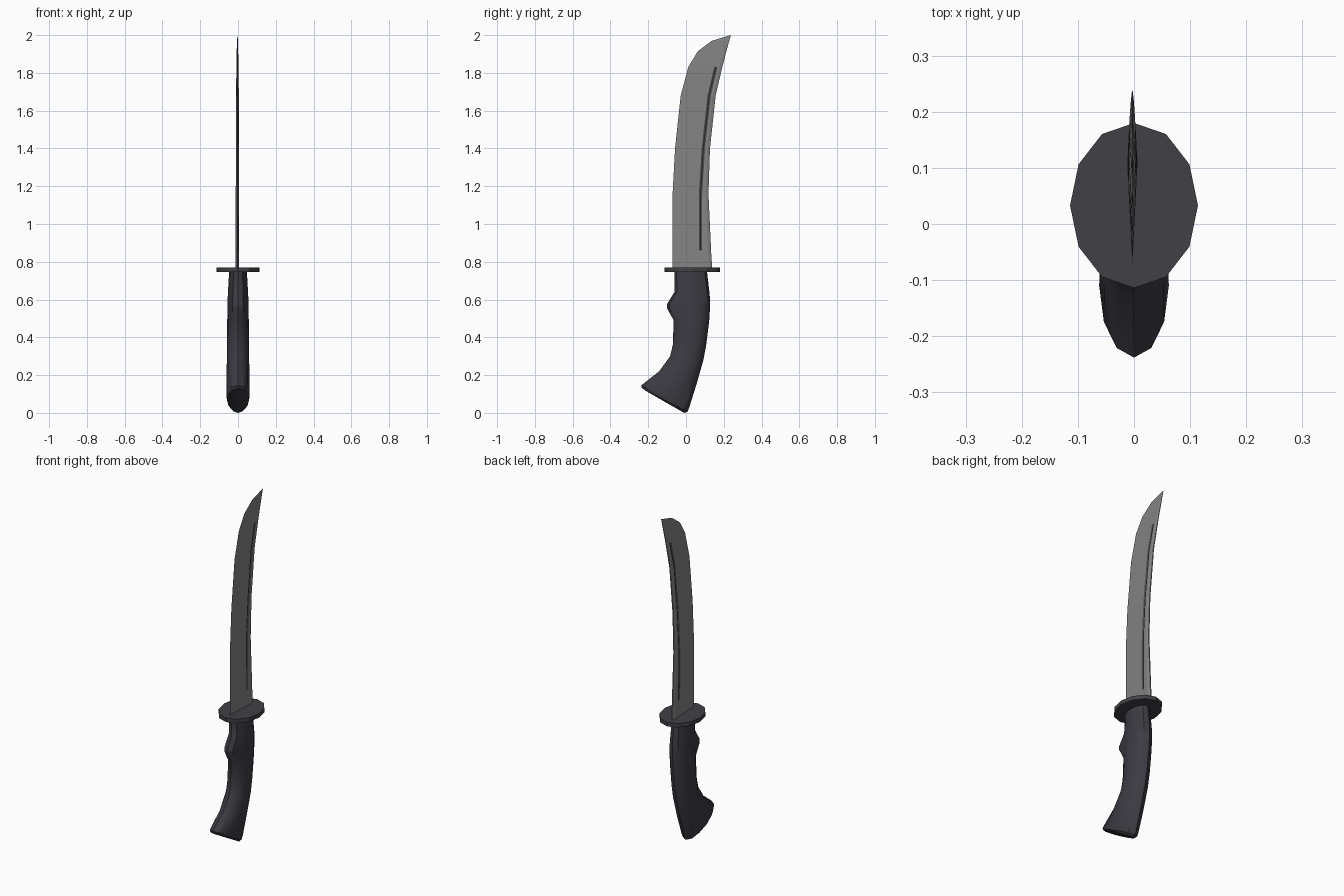
import bpy, bmesh, math

if "Cube" in bpy.data.objects:
    bpy.data.objects.remove(bpy.data.objects["Cube"])


def material(name, rgb):
    m = bpy.data.materials.new(name)
    m.diffuse_color = (*rgb, 1.0)
    m.use_nodes = True
    m.node_tree.nodes["Principled BSDF"].inputs["Base Color"].default_value = m.diffuse_color
    return m


steel = material("blade_steel", (0.23, 0.23, 0.23))
groove_grey = material("groove_dark_grey", (0.075, 0.075, 0.075))
grip_black = material("grip_charcoal", (0.045, 0.044, 0.056))
guard_black = material("guard_charcoal", (0.052, 0.051, 0.061))


def loft(name, rings, mats, rule=None):
    """Skin a list of equal closed rings and cap both ends."""
    bm = bmesh.new()
    rows = [[bm.verts.new(p) for p in ring] for ring in rings]
    n = len(rings[0])
    for r in range(len(rows) - 1):
        for i in range(n):
            j = (i + 1) % n
            f = bm.faces.new((rows[r][i], rows[r][j], rows[r + 1][j], rows[r + 1][i]))
            if rule:
                f.material_index = rule(r, i)
    bm.faces.new(rows[0])
    bm.faces.new(rows[-1])
    bmesh.ops.remove_doubles(bm, verts=bm.verts[:], dist=1e-5)
    bmesh.ops.recalc_face_normals(bm, faces=bm.faces[:])
    me = bpy.data.meshes.new(name)
    bm.to_mesh(me)
    bm.free()
    for m in mats:
        me.materials.append(m)
    ob = bpy.data.objects.new(name, me)
    bpy.context.collection.objects.link(ob)
    return ob


# Blade: z, cutting edge y, spine y, half thickness, groove y, groove depth
blade_rows = [
    (0.765, -0.071, 0.139, 0.0090, 0.077, 0),
    (0.855, -0.071, 0.133, 0.0090, 0.077, 0),
    (0.860, -0.071, 0.133, 0.0090, 0.077, 0.004),
    (1.160, -0.071, 0.119, 0.0090, 0.077, 0.004),
    (1.400, -0.058, 0.127, 0.0085, 0.092, 0.004),
    (1.680, -0.028, 0.157, 0.0075, 0.123, 0.0035),
    (1.830, 0.012, 0.192, 0.0055, 0.158, 0.0025),
    (1.835, 0.014, 0.193, 0.0054, 0.159, 0),
    (1.915, 0.063, 0.214, 0.0040, 0.184, 0),
    (1.970, 0.137, 0.229, 0.0025, 0.208, 0),
    (1.999, 0.234, 0.238, 0.0006, 0.2368, 0),
]
X0 = -0.003
rings = []
for z, e, s, t, g, d in blade_rows:
    k = 0.92
    w = min(0.009, (s - e) * 0.06)
    side = []
    for y, dip in ((g - w, 0), (g, d), (g + w, 0)):
        side.append((t * (y - e) / (k * (s - e)) - dip, y))
    side += [(t, e + k * (s - e)), (0.35 * t, s)]
    ring = [(X0, e, z)] + [(X0 + x, y, z) for x, y in side]
    ring += [(X0 - x, y, z) for x, y in reversed(side)]
    rings.append(ring)
loft("blade", rings, [steel, groove_grey],
     lambda r, i: 1 if 2 <= r <= 5 and i in (1, 2, 8, 9) else 0)

# Guard: twelve-sided oval plate
oval = [(0.114 * math.sin(a), 0.033 + 0.147 * math.cos(a))
        for a in (math.tau * i / 12 for i in range(12))]
loft("guard", [[(x, y, z) for x, y in oval] for z in (0.746, 0.77)], [guard_black])

# Grip: front point (y, z), back point (y, z), half width, finger bump
grip_rows = [
    (-0.061, 0.750, 0.111, 0.750, 0.047, 0),
    (-0.061, 0.640, 0.124, 0.640, 0.053, 0),
    (-0.061, 0.575, 0.128, 0.590, 0.056, 0.040),
    (-0.061, 0.555, 0.128, 0.570, 0.056, 0.040),
    (-0.065, 0.490, 0.123, 0.490, 0.057, 0),
    (-0.070, 0.360, 0.107, 0.360, 0.058, 0),
    (-0.084, 0.300, 0.091, 0.275, 0.059, 0),
    (-0.142, 0.220, 0.055, 0.150, 0.061, 0),
    (-0.238, 0.145, 0.017, 0.028, 0.062, 0),
    (-0.232, 0.130, 0.008, 0.006, 0.058, 0),
    (-0.210, 0.115, -0.010, 0.000, 0.046, 0),
]
rings = []
for yf, zf, yb, zb, w, bump in grip_rows:
    ring = []
    for i in range(12):
        a = math.tau * i / 12
        c = math.cos(a)
        u = (1 - c) / 2                       # 0 at the front, 1 at the back
        push = bump if c > 0.8 else 0
        ring.append((w * math.sin(a), yf + (yb - yf) * u - push, zf + (zb - zf) * u))
    rings.append(ring)
grip = loft("grip", rings, [grip_black])
bpy.context.view_layer.objects.active = grip
grip.select_set(True)
bpy.ops.object.shade_smooth_by_angle(angle=math.radians(35))
